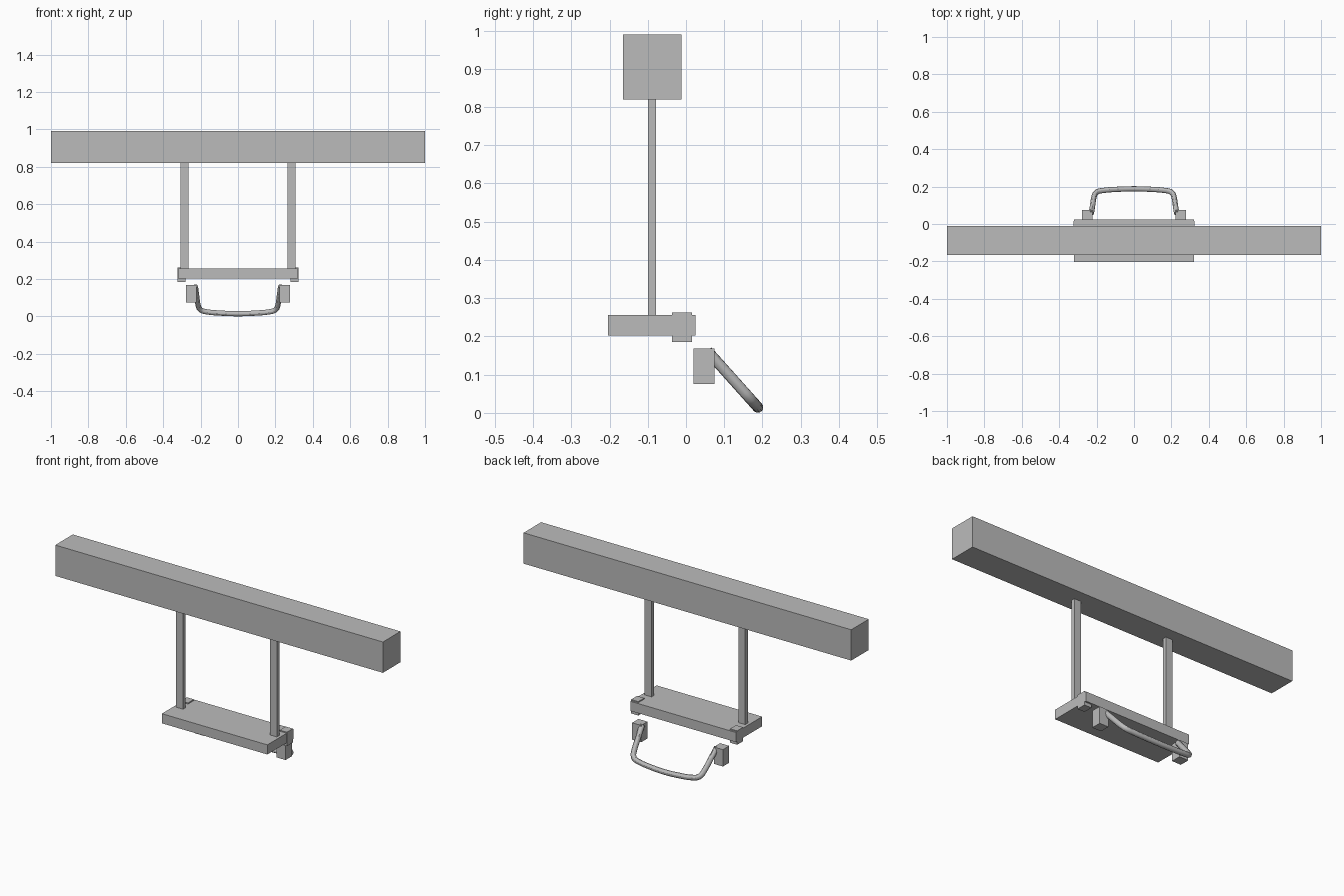
import bpy
from mathutils import Vector

if "Cube" in bpy.data.objects:
    bpy.data.objects.remove(bpy.data.objects["Cube"])

grey = bpy.data.materials.new("plain grey")
grey.diffuse_color = (0.5, 0.5, 0.5, 1)
grey.use_nodes = True
grey.node_tree.nodes["Principled BSDF"].inputs["Base Color"].default_value = grey.diffuse_color


def box(name, x, y, z):
    """Box from (min, max) ranges."""
    bpy.ops.mesh.primitive_cube_add(size=1, location=[(a + b) / 2 for a, b in (x, y, z)])
    ob = bpy.context.object
    ob.name = name
    ob.scale = [b - a for a, b in (x, y, z)]
    bpy.ops.object.transform_apply(location=False, rotation=False, scale=True)
    ob.data.materials.append(grey)
    return ob


def pair(name, x, y, z):
    """The same box on the left and right."""
    box(name + "_right", x, y, z)
    box(name + "_left", (-x[1], -x[0]), y, z)


# Overhead beam, hanging posts and shelf board
box("beam", (-1, 1), (-0.165, -0.012), (0.82, 0.99))
pair("post", (0.265, 0.307), (-0.1, -0.078), (0.25, 0.825))
box("board", (-0.322, 0.322), (-0.204, 0.025), (0.203, 0.256))

# Clips wrapping the board, and the blocks holding the handle
pair("clip", (0.28, 0.3235), (-0.036, 0.016), (0.185, 0.262))
pair("handle_block", (0.222, 0.277), (0.019, 0.074), (0.075, 0.168))

# Bent tube handle, drawn as (x, distance up the tilted plane)
half = [(0.228, 0.197), (0.221, 0.13), (0.213, 0.06), (0.207, 0.038), (0.193, 0.022),
        (0.165, 0.013), (0.09, 0.004)]
path = half + [(0, 0)] + [(-x, d) for x, d in reversed(half)]
curve = bpy.data.curves.new("handle", 'CURVE')
curve.dimensions = '3D'
curve.bevel_depth = 0.0142
curve.bevel_resolution = 4
curve.resolution_u = 4
curve.use_fill_caps = True
spline = curve.splines.new('BEZIER')
spline.bezier_points.add(len(path) - 1)
for p, (x, d) in zip(spline.bezier_points, path):
    p.co = Vector((x, 0.188 - 0.667 * d, 0.0145 + 0.745 * d))
    p.handle_left_type = p.handle_right_type = 'AUTO'
handle = bpy.data.objects.new("handle", curve)
bpy.context.collection.objects.link(handle)
curve.materials.append(grey)

bpy.ops.object.select_all(action='DESELECT')
handle.select_set(True)
bpy.context.view_layer.objects.active = handle
bpy.ops.object.convert(target='MESH')
bpy.ops.object.shade_smooth_by_angle()
